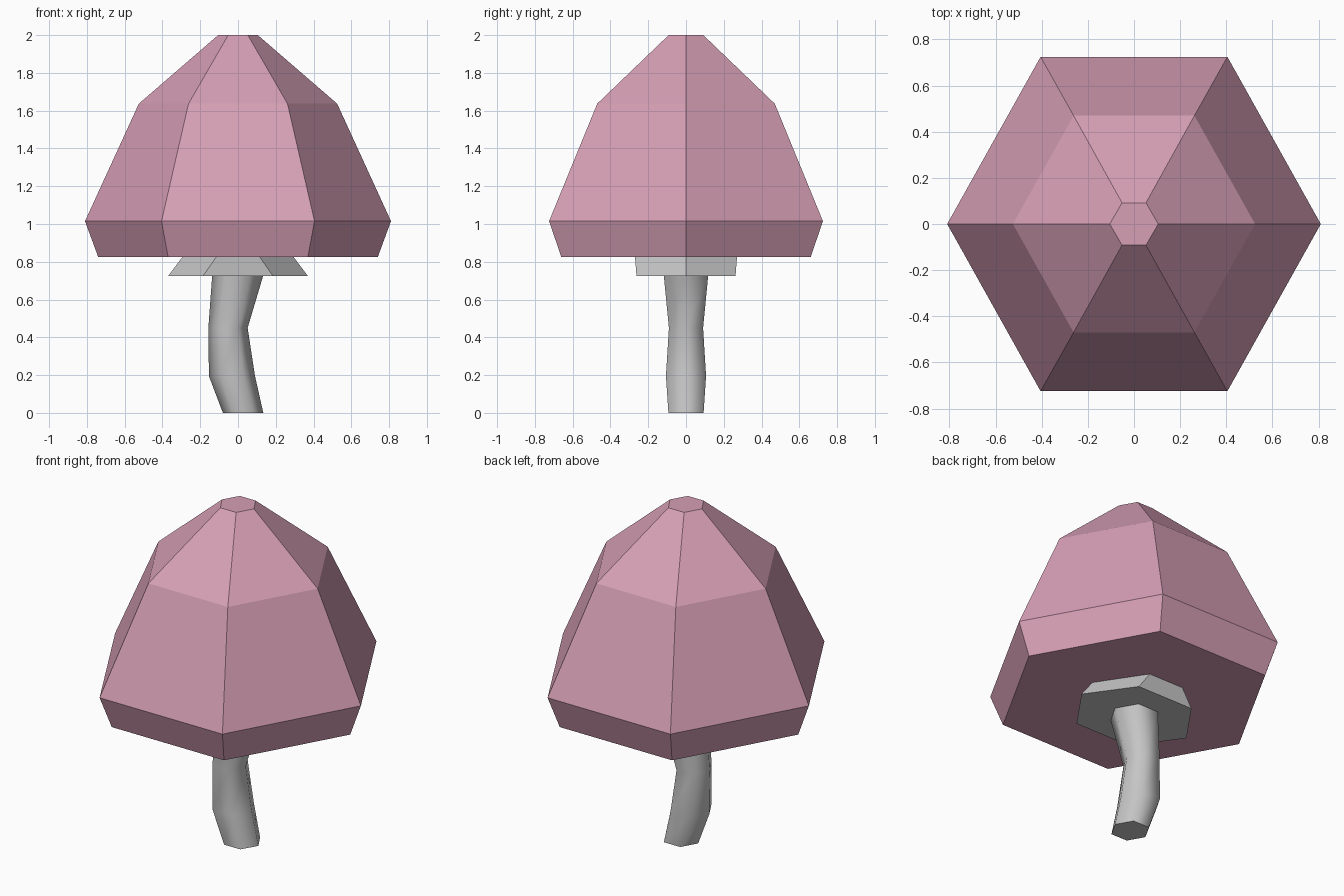
import bpy, bmesh, math

if "Cube" in bpy.data.objects:
    bpy.data.objects.remove(bpy.data.objects["Cube"])


def material(name, rgb):
    m = bpy.data.materials.new(name)
    m.diffuse_color = (*rgb, 1.0)
    m.use_nodes = True
    m.node_tree.nodes["Principled BSDF"].inputs["Base Color"].default_value = m.diffuse_color
    return m


PINK = material("cap_pink", (0.67, 0.345, 0.46))
GREY = material("stem_grey", (0.56, 0.56, 0.56))


def loft(name, rings, mat):
    """Closed six-sided loft; ring = (z, centre x, corner x, side x, side y)."""
    bm = bmesh.new()
    loops = []
    for z, cx, rx, sx, sy in rings:
        pts = [(rx, 0), (sx, sy), (-sx, sy), (-rx, 0), (-sx, -sy), (sx, -sy)]
        loops.append([bm.verts.new((cx + x, y, z)) for x, y in pts])
    for a, b in zip(loops, loops[1:]):
        for i in range(6):
            j = (i + 1) % 6
            bm.faces.new((a[i], a[j], b[j], b[i]))
    bm.faces.new(loops[0][::-1])
    bm.faces.new(loops[-1])
    bmesh.ops.recalc_face_normals(bm, faces=bm.faces)
    me = bpy.data.meshes.new(name)
    bm.to_mesh(me)
    bm.free()
    me.materials.append(mat)
    ob = bpy.data.objects.new(name, me)
    bpy.context.collection.objects.link(ob)
    return ob


# Faceted cap
loft("mushroom_cap", [
    (0.825, 0, 0.74, 0.37, 0.66),
    (1.015, 0, 0.81, 0.405, 0.725),
    (1.637, 0, 0.525, 0.262, 0.47),
    (2.0, 0, 0.105, 0.052, 0.092)], PINK)

# Flared skirt under the cap
loft("stem_skirt", [
    (0.725, 0, 0.37, 0.185, 0.262),
    (0.835, 0, 0.287, 0.108, 0.271)], GREY)

# Bent stem, smooth round its sides
stem = loft("stem", [
    (z, cx, r, r / 2, r * 0.87) for z, cx, r in
    ((0, 0.027, 0.107), (0.195, -0.032, 0.122),
     (0.45, -0.053, 0.104), (0.735, 0.0, 0.136))], GREY)
bpy.context.view_layer.objects.active = stem
stem.select_set(True)
bpy.ops.object.shade_smooth_by_angle(angle=math.radians(70))
